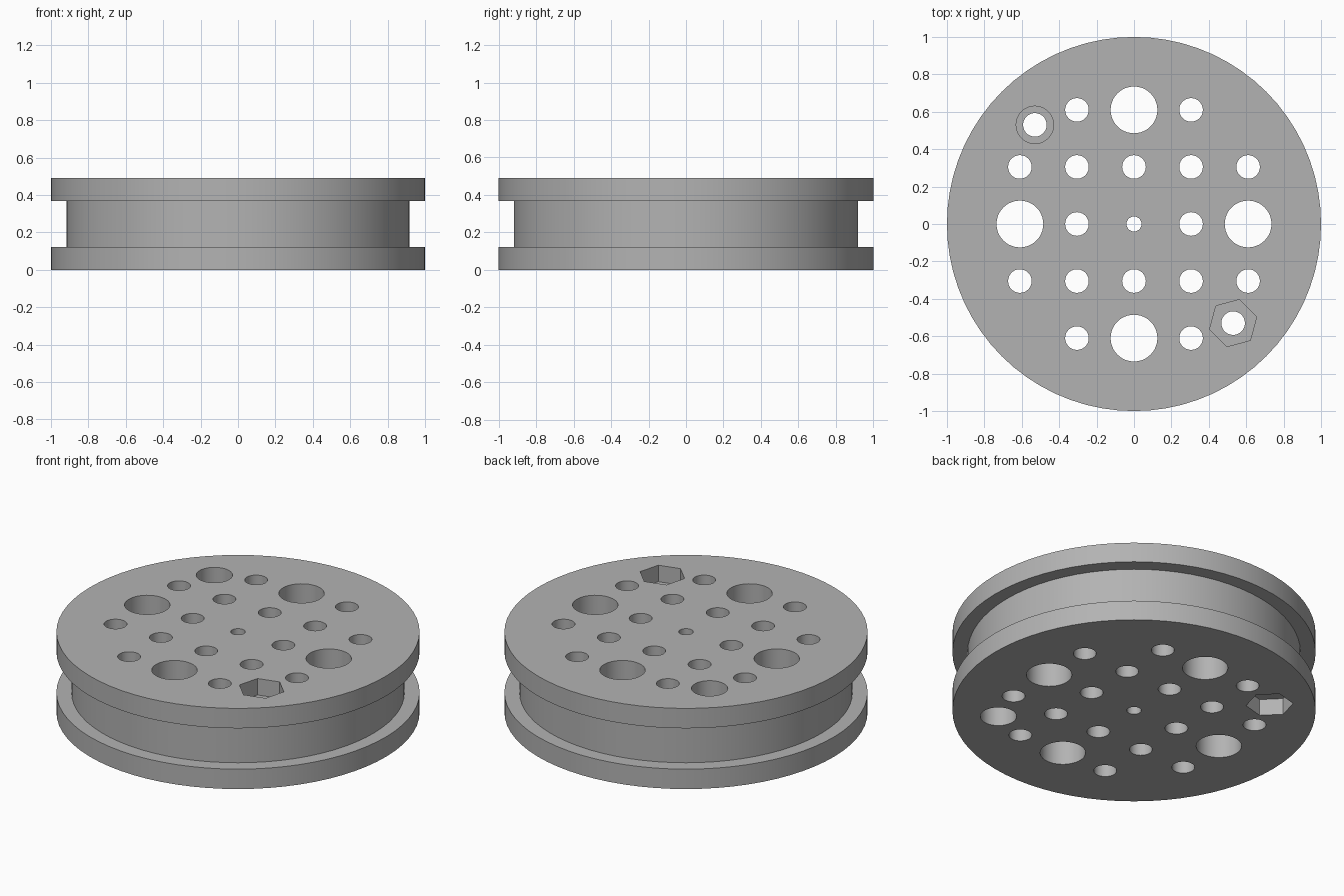
import bpy, bmesh, math
from mathutils import Matrix

cube = bpy.data.objects.get("Cube")
if cube:
    bpy.data.objects.remove(cube, do_unlink=True)

HEIGHT, FLANGE, CORE_R = 0.49, 0.121, 0.917
PITCH, BOLT = 0.305, 0.53
SMALL_R, LARGE_R, AXLE_R = 0.063, 0.125, 0.04

grey = bpy.data.materials.new("Plain grey")
grey.use_nodes = True
colour = (0.45, 0.45, 0.45, 1)
grey.diffuse_color = colour
grey.node_tree.nodes["Principled BSDF"].inputs["Base Color"].default_value = colour


def make_object(name, bm):
    mesh = bpy.data.meshes.new(name)
    bm.to_mesh(mesh)
    bm.free()
    mesh.materials.append(grey)
    obj = bpy.data.objects.new(name, mesh)
    bpy.context.collection.objects.link(obj)
    return obj


def add_prism(bm, x, y, radius, low, high, sides=48, turn=0.0):
    place = Matrix.Translation((x, y, (low + high) / 2)) @ Matrix.Rotation(turn, 4, "Z")
    bmesh.ops.create_cone(bm, cap_ends=True, segments=sides, radius1=radius,
                          radius2=radius, depth=high - low, matrix=place)


def cut(target, cutter):
    cutter.hide_render = True
    mod = target.modifiers.new("Cut", "BOOLEAN")
    mod.operation, mod.solver, mod.object = "DIFFERENCE", "EXACT", cutter
    bpy.context.view_layer.objects.active = target
    bpy.ops.object.modifier_apply(modifier=mod.name)
    bpy.data.objects.remove(cutter, do_unlink=True)


# Grooved wheel: revolve half the section around z
profile = [(0, 0), (1, 0), (1, FLANGE), (CORE_R, FLANGE), (CORE_R, HEIGHT - FLANGE),
           (1, HEIGHT - FLANGE), (1, HEIGHT), (0, HEIGHT)]
bm = bmesh.new()
verts = [bm.verts.new((r, 0, z)) for r, z in profile]
edges = [bm.edges.new(pair) for pair in zip(verts, verts[1:])]
bmesh.ops.spin(bm, geom=verts + edges, cent=(0, 0, 0), axis=(0, 0, 1),
               angle=math.tau, steps=72, use_merge=True)
bmesh.ops.remove_doubles(bm, verts=bm.verts, dist=1e-4)
bmesh.ops.dissolve_limit(bm, angle_limit=math.radians(1), verts=bm.verts, edges=bm.edges)
bmesh.ops.recalc_face_normals(bm, faces=bm.faces)
wheel = make_object("grooved_wheel", bm)

# Through holes: a grid without corners, plus two bolt holes
bm = bmesh.new()
for i in range(-2, 3):
    for j in range(-2, 3):
        if abs(i * j) == 4:
            continue
        distance = abs(i) + abs(j)
        if distance == 0:
            radius = AXLE_R
        elif distance == 2 and i * j == 0:
            radius = LARGE_R
        else:
            radius = SMALL_R
        add_prism(bm, i * PITCH, j * PITCH, radius, -0.1, HEIGHT + 0.1)
for side in (-1, 1):
    add_prism(bm, side * BOLT, -side * BOLT, SMALL_R, -0.1, HEIGHT + 0.1)
cut(wheel, make_object("hole_cutter", bm))

# Nut pockets and round bolt head recesses, opposed on the two faces
NUT_R, NUT_DEPTH, HEAD_R, HEAD_DEPTH = 0.13, 0.1, 0.1, 0.12
bm = bmesh.new()
turn = math.radians(45)
add_prism(bm, BOLT, -BOLT, NUT_R, HEIGHT - NUT_DEPTH, HEIGHT + 0.1, 6, turn)
add_prism(bm, -BOLT, BOLT, NUT_R, -0.1, NUT_DEPTH, 6, turn)
add_prism(bm, -BOLT, BOLT, HEAD_R, HEIGHT - HEAD_DEPTH, HEIGHT + 0.1)
add_prism(bm, BOLT, -BOLT, HEAD_R, -0.1, HEAD_DEPTH)
cut(wheel, make_object("recess_cutter", bm))

# Smooth round walls with crisp rims
bpy.ops.object.select_all(action="DESELECT")
wheel.select_set(True)
bpy.context.view_layer.objects.active = wheel
bpy.ops.object.shade_smooth_by_angle(angle=math.radians(30))
